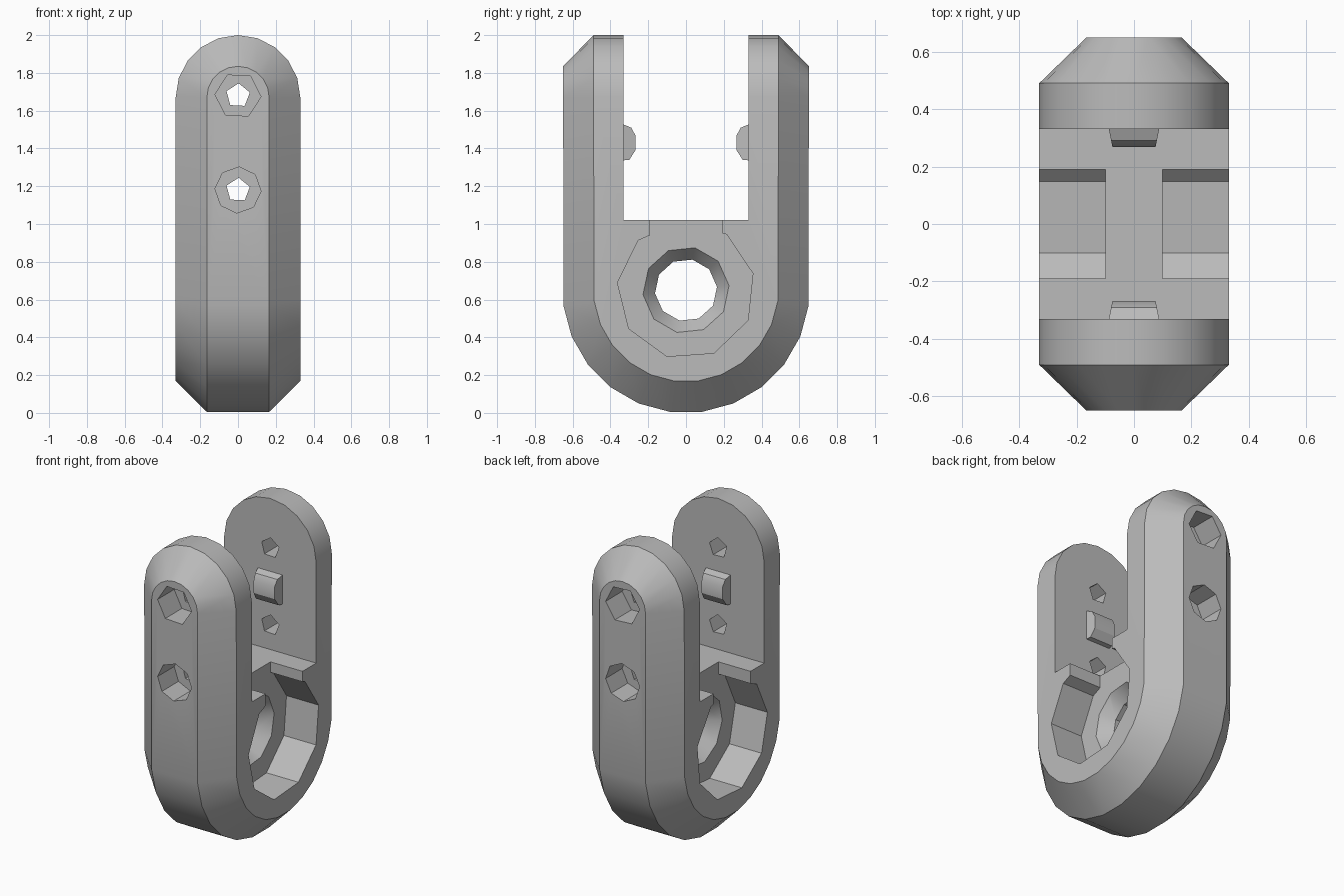
import bpy, bmesh
from math import sin, cos, radians
from mathutils import Vector

old = bpy.data.objects.get("Cube")
if old:
    bpy.data.objects.remove(old, do_unlink=True)

grey = bpy.data.materials.new("plain grey")
grey.use_nodes = True
colour = (0.5, 0.5, 0.5, 1)
grey.diffuse_color = colour
grey.node_tree.nodes["Principled BSDF"].inputs["Base Color"].default_value = colour

HALF, WALL, CHAMFER = 0.33, 0.33, 0.165   # half thickness, slot wall, chamfer
DEPTH = 0.655                             # half depth and bottom radius
SLOT_Z, BORE_Z, TOP_Z = 1.02, 0.65, 1.67  # slot floor, bore centre, top arc centre


def hull(name, points):
    """Convex solid around a set of points."""
    bm = bmesh.new()
    for p in points:
        bm.verts.new(p)
    res = bmesh.ops.convex_hull(bm, input=bm.verts)
    loose = [v for v in bm.verts if not v.link_faces]
    bmesh.ops.delete(bm, geom=loose, context='VERTS')
    bmesh.ops.dissolve_limit(bm, angle_limit=radians(0.5), verts=bm.verts, edges=bm.edges)
    bmesh.ops.recalc_face_normals(bm, faces=bm.faces)
    mesh = bpy.data.meshes.new(name)
    bm.to_mesh(mesh)
    bm.free()
    mesh.materials.append(grey)
    obj = bpy.data.objects.new(name, mesh)
    bpy.context.collection.objects.link(obj)
    return obj


def box(x0, x1, y0, y1, z0, z1):
    return [(x, y, z) for x in (x0, x1) for y in (y0, y1) for z in (z0, z1)]


def ring_x(x, r, sides, start):
    """Polygon around the bore, facing x."""
    angles = [radians(start + i * 360 / sides) for i in range(sides)]
    return [(x, r * cos(a), BORE_Z + r * sin(a)) for a in angles]


def ring_y(y, r, sides, start, z):
    """Polygon around a screw hole, facing y."""
    angles = [radians(start + i * 360 / sides) for i in range(sides)]
    return [(r * cos(a), y, z + r * sin(a)) for a in angles]


def cut(target, points):
    """Subtract a convex cutter from the target."""
    tool = hull("cutter", points)
    tool.hide_render = True
    mod = target.modifiers.new("cut", 'BOOLEAN')
    mod.operation, mod.solver, mod.object = 'DIFFERENCE', 'EXACT', tool
    bpy.context.view_layer.objects.active = target
    bpy.ops.object.modifier_apply(modifier=mod.name)
    bpy.data.objects.remove(tool, do_unlink=True)


# Chamfered body: round bottom seen from the side, round tops seen from the front
points = []
for side in (-1, 1):
    for i in range(12):
        a = radians(187.5 + 15 * i)
        for x, r in ((HALF - CHAMFER, DEPTH), (HALF, DEPTH - CHAMFER)):
            points.append((side * x, r * cos(a), DEPTH + r * sin(a)))
    for i in range(11):
        a = radians(18 * i)
        for y, r in ((DEPTH - 0.005, HALF - CHAMFER), (DEPTH - CHAMFER, HALF), (WALL, HALF)):
            points.append((r * cos(a), side * y, TOP_Z + r * sin(a)))
body = hull("clevis_body", points)

# Slot between the arms
cut(body, box(-1, 1, -WALL, WALL, SLOT_Z, 3))

# Bearing recess on each side, open to the slot, with a flared bore
for side in (-1, 1):
    cut(body, ring_x(side * 0.1, 0.365, 9, 254) + ring_x(side * 0.5, 0.365, 9, 254))
    cut(body, box(side * 0.1, side * 0.5, -0.19, 0.19, 0.9, 1.2))
    cut(body, ring_x(side * 0.12, 0.245, 10, 6) + ring_x(side * 0.02, 0.165, 10, 6))
cut(body, ring_x(-0.2, 0.165, 10, 6) + ring_x(0.2, 0.165, 10, 6))

# Screw holes through both arms, with deep countersunk pockets
for z, sides in ((1.68, 6), (1.18, 8)):
    cut(body, ring_y(-1, 0.065, 5, 15, z) + ring_y(1, 0.065, 5, 15, z))
    for side in (-1, 1):
        cut(body, ring_y(side * 0.48, 0.122, sides, -3, z) + ring_y(side, 0.122, sides, -3, z))

# Rounded nubs on the inner faces of the arms
nub_profile = [(0.35, 1.335), (0.3, 1.34), (0.268, 1.39),
               (0.268, 1.47), (0.29, 1.51), (0.35, 1.535)]
nubs = []
for side, name in ((-1, "front_nub"), (1, "back_nub")):
    nubs.append(hull(name, [(x * (0.075 + 0.2 * (y - 0.268)), side * y, z)
                            for x in (-1, 1) for y, z in nub_profile]))

# Soft shading on the shallow bends only
bpy.ops.object.select_all(action='DESELECT')
for obj in [body] + nubs:
    obj.select_set(True)
bpy.context.view_layer.objects.active = body
bpy.ops.object.shade_smooth_by_angle(angle=radians(30))
